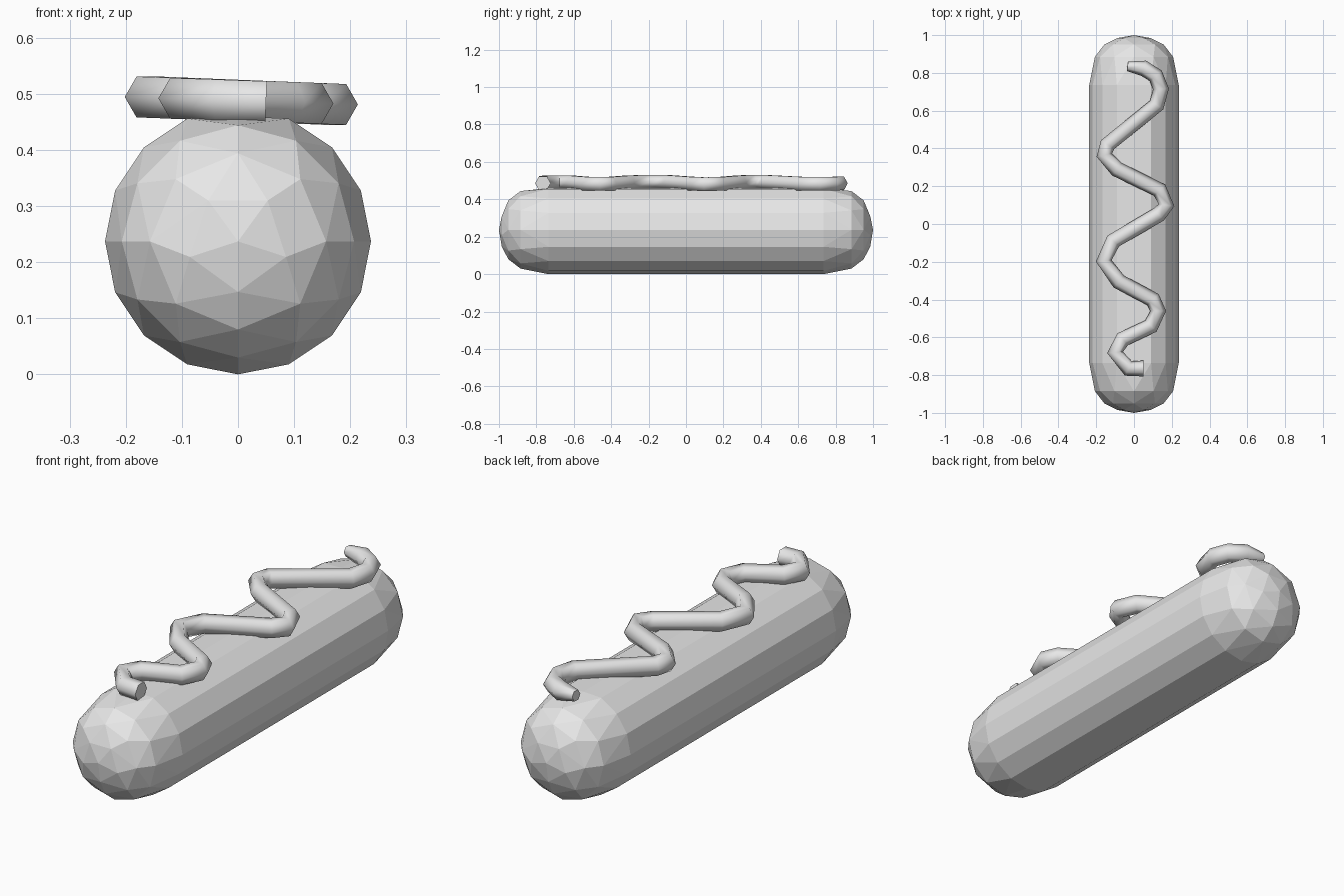
import bpy, bmesh, math

cube = bpy.data.objects.get("Cube")
if cube:
    bpy.data.objects.remove(cube, do_unlink=True)


def material(name, value):
    m = bpy.data.materials.new(name)
    m.use_nodes = True
    color = (value, value, value, 1)
    m.diffuse_color = color
    m.node_tree.nodes["Principled BSDF"].inputs["Base Color"].default_value = color
    return m


grey = material("plain grey", 0.8)
R = 0.237

# Sausage: faceted capsule, hulled from rings that thin out towards each tip
RINGS = [(0.735, 0.237, 16), (0.885, 0.207, 12), (0.95, 0.157, 8), (0.985, 0.09, 5), (1.0, 0.0, 1)]
bm = bmesh.new()
for end in (-1, 1):
    for y, r, sides in RINGS:
        for i in range(sides):
            a = -math.pi / 2 + 2 * math.pi * i / sides
            z = min(R + r * math.sin(a), 0.46)
            bm.verts.new((r * math.cos(a), end * y, z))
bmesh.ops.convex_hull(bm, input=bm.verts[:])
bmesh.ops.dissolve_limit(bm, angle_limit=0.01, verts=bm.verts[:], edges=bm.edges[:])
bmesh.ops.recalc_face_normals(bm, faces=bm.faces[:])
mesh = bpy.data.meshes.new("sausage")
bm.to_mesh(mesh)
bm.free()
mesh.materials.append(grey)
bpy.context.collection.objects.link(bpy.data.objects.new("sausage", mesh))

# Sauce: six-sided tube zigzagging along the top
PATH = [(-0.035, 0.835), (0.05, 0.825), (0.115, 0.785), (0.143, 0.715), (0.12, 0.63),
        (-0.14, 0.42), (-0.157, 0.365), (-0.09, 0.29), (0.135, 0.18), (0.172, 0.1),
        (0.13, 0.05), (-0.11, -0.09), (-0.16, -0.195), (-0.08, -0.305), (0.1, -0.4),
        (0.128, -0.46), (0.09, -0.54), (-0.06, -0.61), (-0.1, -0.68), (-0.03, -0.765),
        (0.05, -0.765)]
curve = bpy.data.curves.new("sauce", "CURVE")
curve.dimensions = "3D"
curve.twist_mode = "Z_UP"
curve.bevel_depth = 0.042
curve.bevel_resolution = 1
curve.use_fill_caps = True
spline = curve.splines.new("POLY")
spline.points.add(len(PATH) - 1)
for p, (x, y) in zip(spline.points, PATH):
    p.co = (x, y, 0.488 - 0.04 * x, 1)
spline.points[0].radius = 0.6
curve.materials.append(grey)
sauce = bpy.data.objects.new("sauce", curve)
bpy.context.collection.objects.link(sauce)

for o in bpy.context.selected_objects:
    o.select_set(False)
sauce.select_set(True)
bpy.context.view_layer.objects.active = sauce
bpy.ops.object.convert(target="MESH")
bpy.ops.object.shade_smooth_by_angle(angle=math.radians(65))
